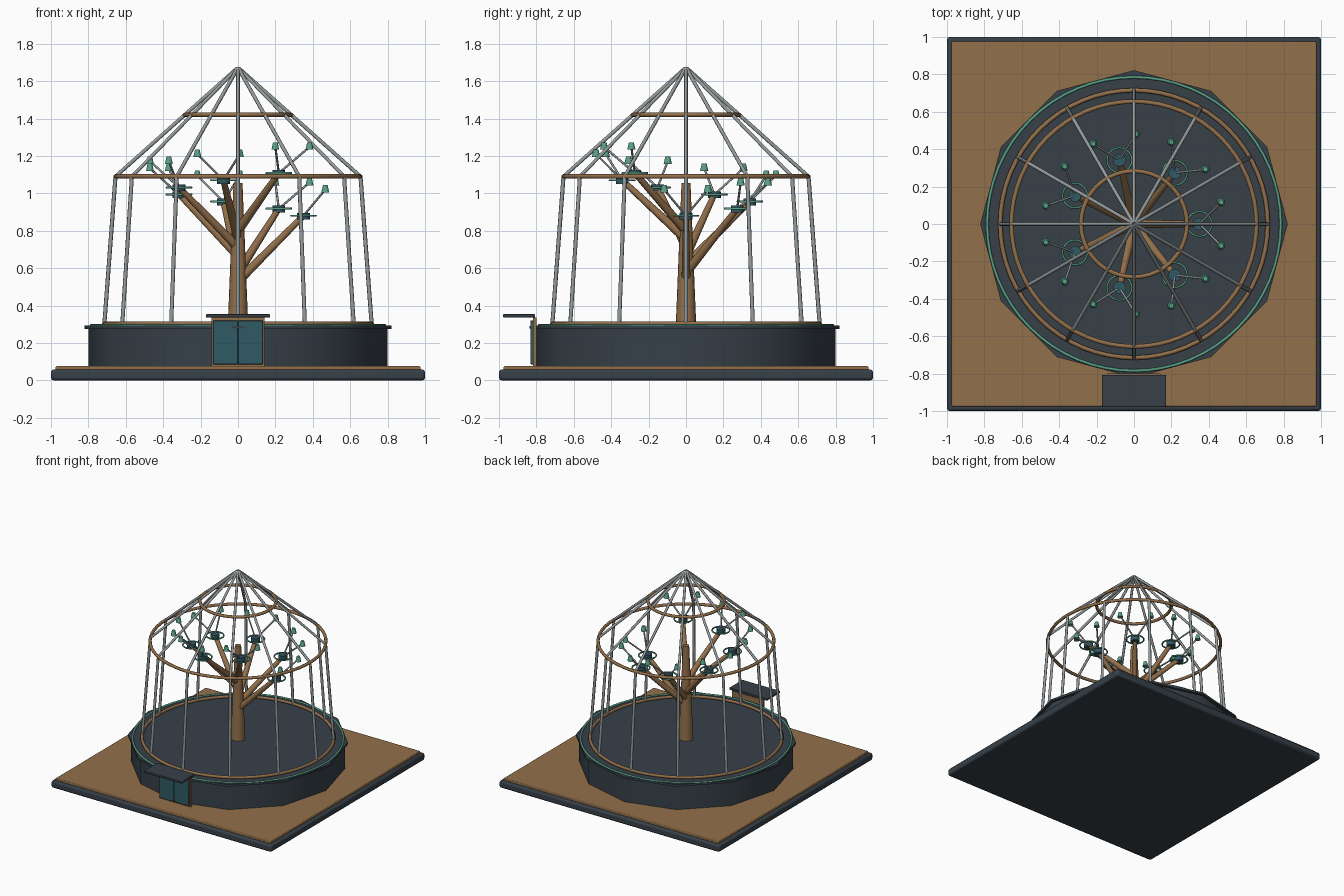
import bpy, bmesh, math
from mathutils import Vector, Matrix

if "Cube" in bpy.data.objects:
    bpy.data.objects.remove(bpy.data.objects["Cube"])


def material(name, rgb):
    m = bpy.data.materials.new(name)
    m.diffuse_color = (*rgb, 1)
    m.use_nodes = True
    m.node_tree.nodes["Principled BSDF"].inputs["Base Color"].default_value = m.diffuse_color
    return m


SLATE = material("slate", (0.038, 0.052, 0.066))
WOOD = material("wood", (0.29, 0.16, 0.07))
BLUE = material("blue", (0.03, 0.10, 0.13))
GREEN = material("green", (0.10, 0.36, 0.24))
STEEL = material("steel", (0.30, 0.33, 0.33))


def finish(name, bm, mat, bevel=0, angle=35):
    mesh = bpy.data.meshes.new(name)
    bmesh.ops.recalc_face_normals(bm, faces=bm.faces)
    bm.to_mesh(mesh)
    bm.free()
    ob = bpy.data.objects.new(name, mesh)
    bpy.context.collection.objects.link(ob)
    mesh.materials.append(mat)
    if bevel:
        mod = ob.modifiers.new("bevel", 'BEVEL')
        mod.width, mod.segments = bevel, 2
    bpy.ops.object.select_all(action='DESELECT')
    ob.select_set(True)
    bpy.context.view_layer.objects.active = ob
    bpy.ops.object.shade_smooth_by_angle(angle=math.radians(angle))
    return ob


def rod(bm, a, b, r1, r2, sides=12):
    a, b = Vector(a), Vector(b)
    d = b - a
    rot = d.to_track_quat('Z', 'Y').to_matrix().to_4x4()
    bmesh.ops.create_cone(bm, cap_ends=True, segments=sides, radius1=r1, radius2=r2,
                          depth=d.length, matrix=Matrix.Translation((a + b) / 2) @ rot)


def box(name, lo, hi, mat, bevel=0):
    bm = bmesh.new()
    lo, hi = Vector(lo), Vector(hi)
    bmesh.ops.create_cube(bm, size=1, matrix=Matrix.Translation((lo + hi) / 2)
                          @ Matrix.Diagonal((*(hi - lo), 1)))
    return finish(name, bm, mat, bevel)


def ring(bm, c, R, r, n=64, m=8):
    rows = []
    for i in range(n):
        t = 2 * math.pi * i / n
        rows.append([bm.verts.new((c[0] + (R + r * math.cos(p)) * math.cos(t),
                                   c[1] + (R + r * math.cos(p)) * math.sin(t),
                                   c[2] + r * math.sin(p)))
                     for p in (2 * math.pi * j / m for j in range(m))])
    for i in range(n):
        for j in range(m):
            k, l = (i + 1) % n, (j + 1) % m
            bm.faces.new((rows[i][j], rows[k][j], rows[k][l], rows[i][l]))


def polar(r, deg, z):
    return Vector((r * math.cos(math.radians(deg)), r * math.sin(math.radians(deg)), z))


# Square plinth and ground board
box("plinth", (-1, -1, 0), (1, 1, 0.058), SLATE, 0.014)
box("ground_board", (-0.975, -0.975, 0.05), (0.975, 0.975, 0.076), WOOD, 0.005)

# Twelve-sided drum with projecting lip
bm = bmesh.new()
rod(bm, (0, 0, 0.07), (0, 0, 0.28), 0.80, 0.80)
finish("drum_wall", bm, SLATE)
bm = bmesh.new()
rod(bm, (0, 0, 0.275), (0, 0, 0.292), 0.822, 0.822)
finish("drum_lip", bm, SLATE)
bm = bmesh.new()
ring(bm, (0, 0, 0.293), 0.785, 0.008)
finish("lip_trim", bm, GREEN, angle=60)

# Cage hoops
for name, R, z in (("lower_hoop", 0.715, 0.303), ("eave_hoop", 0.655, 1.09),
                   ("upper_hoop", 0.283, 1.42)):
    bm = bmesh.new()
    ring(bm, (0, 0, z), R, 0.012)
    finish(name, bm, WOOD, angle=60)

# Cage posts and rafters
posts, rafters = bmesh.new(), bmesh.new()
for i in range(12):
    a = i * 30
    rod(posts, polar(0.715, a, 0.295), polar(0.655, a, 1.09), 0.011, 0.011, 8)
    rod(rafters, polar(0.655, a, 1.09), polar(0.005, a, 1.668), 0.010, 0.010, 8)
finish("cage_posts", posts, STEEL, angle=60)
finish("cage_rafters", rafters, STEEL, angle=60)

# Tree trunk
bm = bmesh.new()
rod(bm, (0, 0, 0.285), (0, 0, 1.055), 0.055, 0.024, 16)
finish("trunk", bm, WOOD)

# Seven branches in a rising spiral, each with a hub, ring and two capped sprigs
branches, hubs, rings = bmesh.new(), bmesh.new(), bmesh.new()
sprigs, caps = bmesh.new(), bmesh.new()
for i in range(7):
    a = i * 360 / 7
    node = polar(0.35, a, 0.88 + 0.038 * i)
    rod(branches, (0, 0, 0.53 + 0.045 * i), node, 0.025, 0.016, 10)
    up = Vector((0, 0, 1))
    rod(hubs, node - up * 0.02, node + up * 0.016, 0.034, 0.034, 16)
    ring(rings, node, 0.066, 0.006, 32, 6)
    for s in (-45, 45):
        tip = node + polar(0.165, a + s, 0.14)
        rod(sprigs, node, tip, 0.006, 0.006, 8)
        rod(caps, tip - up * 0.015, tip + up * 0.025, 0.022, 0.013, 10)
finish("branches", branches, WOOD, angle=60)
finish("branch_hubs", hubs, BLUE)
finish("branch_rings", rings, GREEN, angle=70)
finish("sprigs", sprigs, STEEL, angle=60)
finish("sprig_caps", caps, GREEN, angle=50)

# Entrance: frame, two door leaves, handle bar, canopy
box("door_frame", (-0.143, -0.818, 0.074), (0.143, -0.800, 0.337), WOOD)
for name, x in (("left_door", -0.067), ("right_door", 0.067)):
    box(name, (x - 0.066, -0.832, 0.086), (x + 0.066, -0.812, 0.32), BLUE, 0.003)
box("door_handle", (-0.035, -0.838, 0.278), (0.035, -0.828, 0.29), SLATE)
box("canopy", (-0.172, -0.978, 0.336), (0.172, -0.806, 0.354), SLATE, 0.004)
